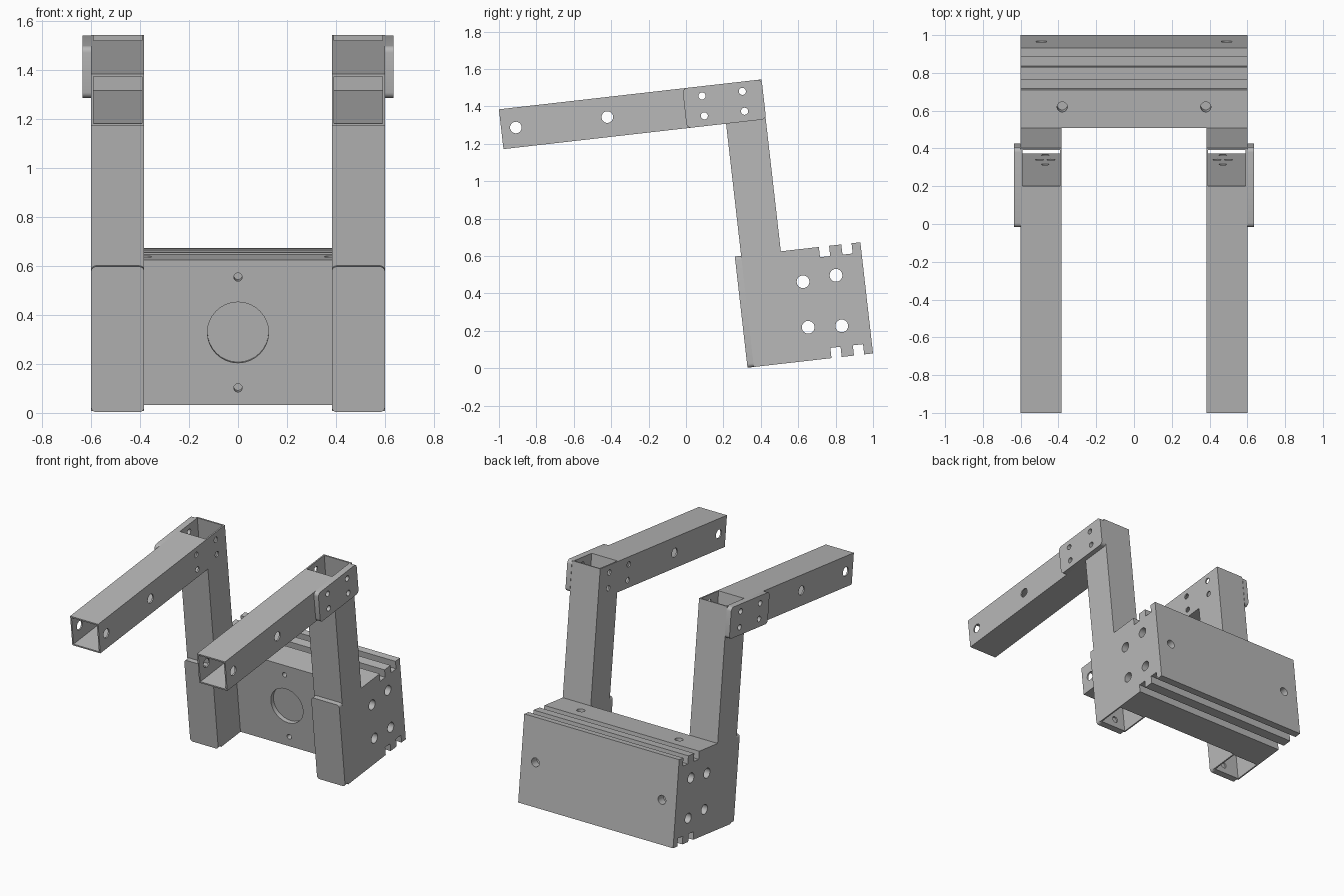
import bpy, bmesh, math
from mathutils import Matrix, Vector

if "Cube" in bpy.data.objects:
    bpy.data.objects.remove(bpy.data.objects["Cube"], do_unlink=True)

TILT = Matrix.Rotation(math.radians(6.5), 4, 'X')
WALL = 0.01
IN, OUT = 0.383, 0.6            # inner and outer x of the side tubes
LOW, HIGH = -0.034, 0.564       # box bottom and top
ARM_LOW, ARM_HIGH = 1.275, 1.489
POST_FRONT, POST_BACK = 0.361, 0.5745
BACK = 1.0025

grey = bpy.data.materials.new("plain grey metal")
grey.use_nodes = True
grey.diffuse_color = (0.48, 0.48, 0.48, 1)
grey.node_tree.nodes["Principled BSDF"].inputs["Base Color"].default_value = grey.diffuse_color


def new_object(name, bm):
    bmesh.ops.recalc_face_normals(bm, faces=bm.faces)
    mesh = bpy.data.meshes.new(name)
    bm.to_mesh(mesh)
    bm.free()
    ob = bpy.data.objects.new(name, mesh)
    bpy.context.collection.objects.link(ob)
    return ob


def box(name, xs, ys, zs, round_axis=None, radius=0.02):
    """Block between ranges, optionally with the edges along one axis rounded."""
    bm = bmesh.new()
    bmesh.ops.create_cube(bm, size=1)
    for v in bm.verts:
        v.co = Vector([(r[0] + r[1]) / 2 + c * (r[1] - r[0]) for r, c in zip((xs, ys, zs), v.co)])
    if round_axis is not None:
        edges = [e for e in bm.edges
                 if abs((e.verts[0].co - e.verts[1].co).normalized()[round_axis]) > 0.9]
        bmesh.ops.bevel(bm, geom=edges, offset=radius, segments=5, profile=0.5, affect='EDGES')
    return new_object(name, bm)


def rod(centre, radius, length, axis):
    """Round cutter centred on a point along an axis."""
    bm = bmesh.new()
    turn = {'X': Matrix.Rotation(math.pi / 2, 4, 'Y'),
            'Y': Matrix.Rotation(math.pi / 2, 4, 'X'), 'Z': Matrix()}[axis]
    bmesh.ops.create_cone(bm, cap_ends=True, segments=32, radius1=radius, radius2=radius,
                          depth=length, matrix=Matrix.Translation(centre) @ turn)
    return new_object("cutter", bm)


def cut(ob, cutters):
    """Subtract the cutters, bake the result and remove them."""
    for c in cutters:
        mod = ob.modifiers.new("cut", 'BOOLEAN')
        mod.operation, mod.solver, mod.object = 'DIFFERENCE', 'EXACT', c
        c.hide_render = True
    bpy.context.view_layer.update()
    dg = bpy.context.evaluated_depsgraph_get()
    mesh = bpy.data.meshes.new_from_object(ob.evaluated_get(dg))
    ob.modifiers.clear()
    ob.data = mesh
    for c in cutters:
        bpy.data.objects.remove(c, do_unlink=True)


def finish(ob):
    ob.data.materials.clear()
    ob.data.materials.append(grey)
    ob.matrix_world = TILT
    bpy.ops.object.select_all(action='DESELECT')
    ob.select_set(True)
    bpy.context.view_layer.objects.active = ob
    bpy.ops.object.shade_smooth_by_angle(angle=math.radians(30))


def bracket_holes():
    return [rod((0, y, z), 0.019, 1.5, 'X') for y in (0.25, 0.467) for z in (1.33, 1.437)]


# Base block with slots along its top and bottom
base = box("base_block", (-OUT, OUT), (POST_BACK, BACK), (LOW, HIGH))
cutters = []
for y in (0.779, 0.9):
    for z in (LOW, HIGH):
        cutters.append(box("cutter", (-1, 1), (y, y + 0.055), (z - 0.055, z + 0.055)))
# Cross holes through the sides
for y, z in ((0.674, 0.389), (0.853, 0.403), (0.674, 0.144), (0.853, 0.131)):
    cutters.append(rod((0, y, z), 0.034, 1.5, 'X'))
# Front recess and its two screw holes
mid = (LOW + HIGH) / 2
cutters.append(rod((0, POST_BACK, mid), 0.125, 0.06, 'Y'))
for z in (0.037, 0.493):
    cutters.append(rod((0, POST_BACK, z), 0.017, 0.12, 'Y'))
# Holes in the top and the back
for x in (-1, 1):
    cutters.append(rod((x * 0.38, 0.688, HIGH), 0.027, 0.2, 'Z'))
    cutters.append(rod((x * 0.49, BACK, mid), 0.03, 0.12, 'Y'))
cut(base, cutters)
finish(base)

for side, s in (("left", 1), ("right", -1)):
    def span(a, b):
        return tuple(sorted((s * a, s * b)))
    outer, inner = span(IN, OUT), span(IN + WALL, OUT - WALL)

    # Upright square tube, open at both ends
    post = box(side + "_post", outer, (POST_FRONT, POST_BACK), (LOW, ARM_HIGH))
    bore = box("cutter", inner, (POST_FRONT + WALL, POST_BACK - WALL), (-0.5, 2))
    bolts = [rod((s * x, POST_FRONT, z), 0.022, 0.06, 'Y')
             for x, z in ((0.47, 0.03), (0.44, 0.25), (0.5, 0.25), (0.47, 0.47))]
    cut(post, [bore] + bolts + bracket_holes())
    finish(post)

    # Forward square tube with two cross holes
    arm = box(side + "_arm", outer, (-0.837, POST_FRONT), (ARM_LOW, ARM_HIGH))
    bore = box("cutter", inner, (-2, 2), (ARM_LOW + WALL, ARM_HIGH - WALL))
    cross = [rod((0, y, 1.382), 0.031, 1.5, 'X') for y in (-0.758, -0.266)]
    cut(arm, [bore] + cross + bracket_holes())
    finish(arm)

    # Rounded plate joining arm and post
    plate = box(side + "_joint_plate", span(OUT, 0.635), (0.15, POST_BACK + 0.002),
                (ARM_LOW, ARM_HIGH), round_axis=0, radius=0.025)
    cut(plate, bracket_holes())
    finish(plate)

    # Rounded clamp plate on the front of the post
    clamp = box(side + "_front_plate", outer, (0.327, POST_FRONT), (LOW, HIGH), round_axis=1)
    finish(clamp)
